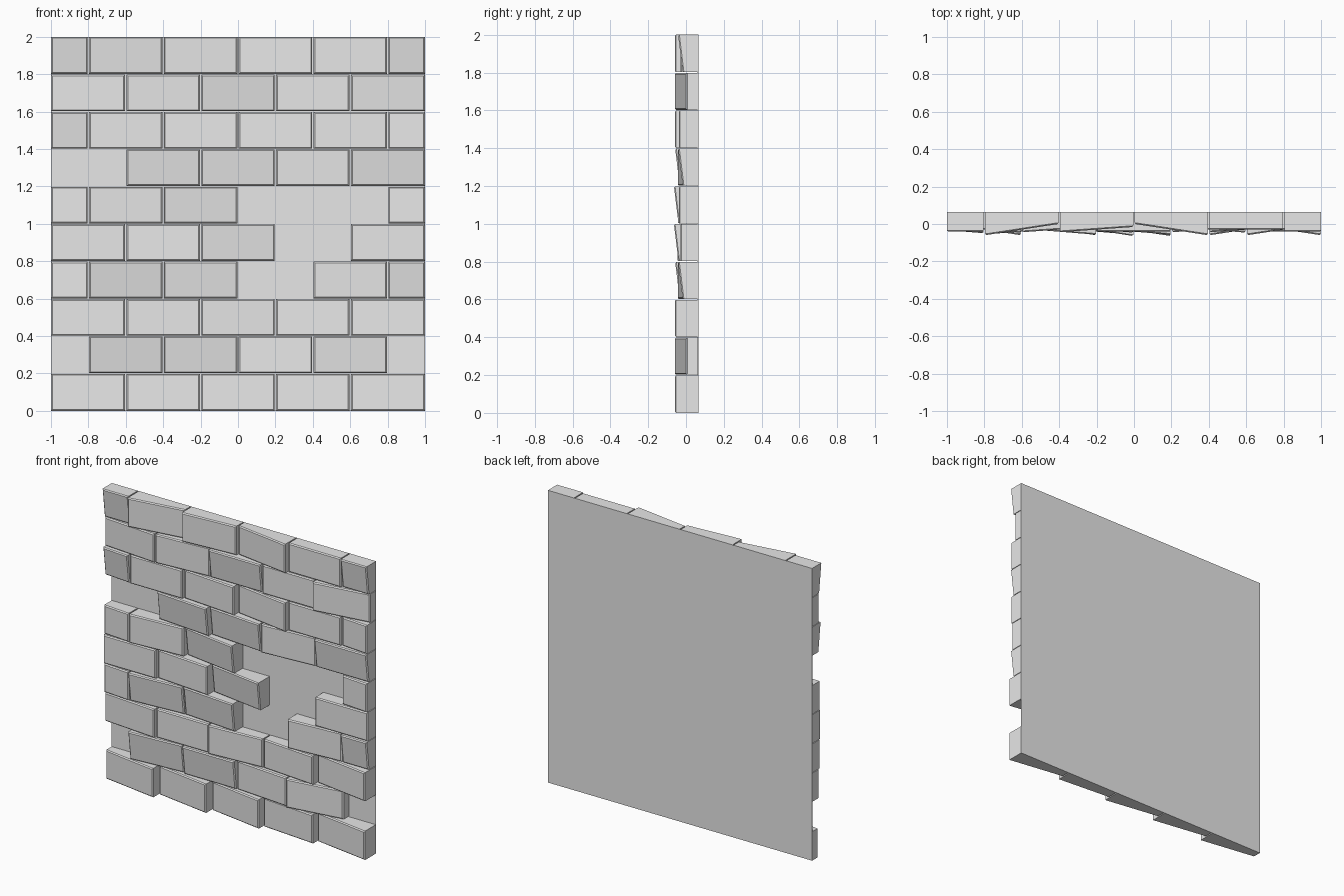
import bpy
import bmesh

if "Cube" in bpy.data.objects:
    bpy.data.objects.remove(bpy.data.objects["Cube"], do_unlink=True)

# Single stone material
stone = bpy.data.materials.new("pale_grey_stone")
stone.use_nodes = True
colour = (0.8, 0.8, 0.8, 1)
stone.diffuse_color = colour
stone.node_tree.nodes["Principled BSDF"].inputs["Base Color"].default_value = colour

BACK, FRONT = 0.065, -0.065
COURSE, LENGTH, GAP, BEVEL = 0.2, 0.4, 0.004, 0.007

# Courses from bottom to top. Each brick has a sideways and a vertical tilt code;
# ".." is a missing brick. Six-brick courses begin and end with half bricks.
COURSES = [
    "L- L- L- l- L-",
    ".. rd -d l- R- ..",
    "l- -- r- l- L-",
    "l- rd ld .. r- -d",
    "-- l- Ld .. --",
    "l- r- Ld .. .. l-",
    ".. ld ld r- -d",
    "ld -- l- L- -- l-",
    "l- r- -d -- R-",
    "-d R- r- L- -- -d",
]
YAW = {"L": -0.03, "l": -0.016, "-": 0, "r": 0.014, "R": 0.03}
PITCH = {"d": -0.012, "-": 0}


def add_object(name, bm):
    bmesh.ops.recalc_face_normals(bm, faces=bm.faces[:])
    mesh = bpy.data.meshes.new(name)
    bm.to_mesh(mesh)
    bm.free()
    mesh.materials.append(stone)
    obj = bpy.data.objects.new(name, mesh)
    bpy.context.collection.objects.link(obj)
    return obj


def box(x0, x1, y0, y1, z0, z1):
    bm = bmesh.new()
    bmesh.ops.create_cube(bm, size=1)
    for v in bm.verts:
        v.co.x = x1 if v.co.x > 0 else x0
        v.co.y = y1 if v.co.y > 0 else y0
        v.co.z = z1 if v.co.z > 0 else z0
    return bm


def brick(name, x0, x1, z0, yaw, pitch):
    # Joint gaps, with the outer rim of the wall kept flush
    left = x0 if x0 < -0.99 else x0 + GAP
    right = x1 if x1 > 0.99 else x1 - GAP
    low = z0 if z0 < 0.01 else z0 + GAP / 2
    top = z0 + COURSE
    high = top if top > 1.99 else top - GAP / 2
    face_y = max(-0.03, FRONT + abs(yaw) + abs(pitch))
    bm = box(left, right, face_y, BACK, low, high)
    bm.verts.ensure_lookup_table()
    front = [v for v in bm.verts if v.co.y < BACK - 0.01]
    mid_x, mid_z = (left + right) / 2, (low + high) / 2
    for v in front:
        v.co.y += yaw if v.co.x > mid_x else -yaw
        v.co.y += pitch if v.co.z > mid_z else -pitch
    # Chamfer the rim of the tilted front face
    rim = [e for e in bm.edges if all(v in front for v in e.verts)]
    bmesh.ops.bevel(bm, geom=rim, offset=BEVEL, segments=1, affect="EDGES")
    add_object(name, bm)


# Thin backing sheet seen through the missing bricks
add_object("backing_panel", box(-1, 1, BACK - 0.003, BACK, 0, 2))

# Running-bond brickwork
for row, course in enumerate(COURSES):
    codes = course.split()
    start = -1.2 if len(codes) == 6 else -1
    for col, code in enumerate(codes):
        if code == "..":
            continue
        x0 = start + col * LENGTH
        half = x0 < -1.01 or x0 + LENGTH > 1.01
        yaw = YAW[code[0]] * (0.5 if half else 1)
        brick(f"brick_{row}_{col}", max(x0, -1), min(x0 + LENGTH, 1),
              row * COURSE, yaw, PITCH[code[1]])
